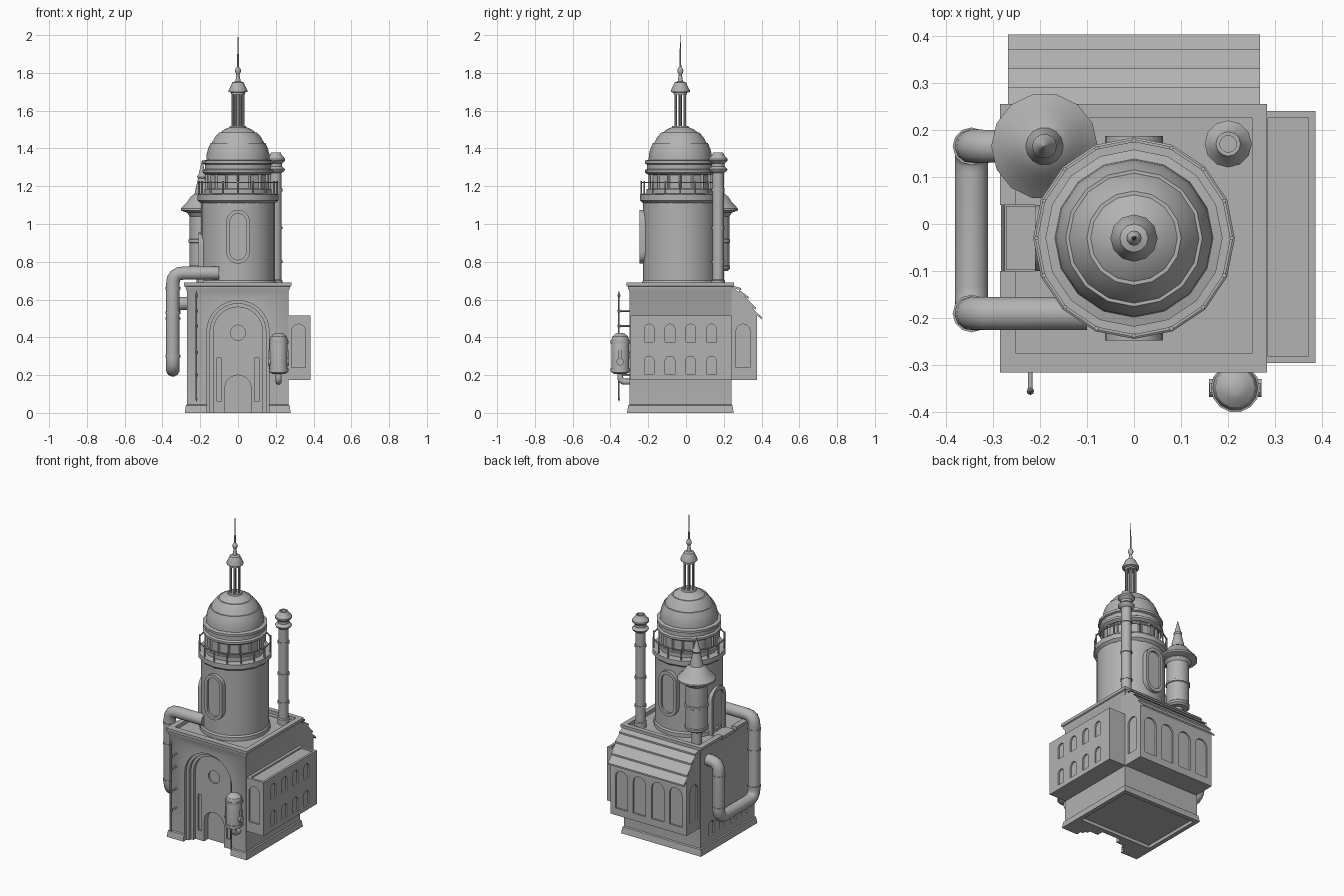
import bpy, bmesh
from math import sin, cos, pi, radians
from mathutils import Vector

cube = bpy.data.objects.get("Cube")
if cube:
    bpy.data.objects.remove(cube, do_unlink=True)

stone = bpy.data.materials.new("grey_stone")
stone.use_nodes = True
GREY = (0.45, 0.45, 0.45, 1)
stone.diffuse_color = GREY
stone.node_tree.nodes["Principled BSDF"].inputs["Base Color"].default_value = GREY
parts = []


def finish(name, bm):
    bmesh.ops.remove_doubles(bm, verts=bm.verts, dist=1e-5)
    bmesh.ops.recalc_face_normals(bm, faces=bm.faces)
    mesh = bpy.data.meshes.new(name)
    bm.to_mesh(mesh)
    bm.free()
    mesh.materials.append(stone)
    ob = bpy.data.objects.new(name, mesh)
    bpy.context.collection.objects.link(ob)
    parts.append(ob)
    return ob


def loft(name, rings, capped=True, inset=None):
    """Skin a list of equally long point rings."""
    bm = bmesh.new()
    rows = [[bm.verts.new(p) for p in ring] for ring in rings]
    n = len(rows[0])
    for a, b in zip(rows, rows[1:]):
        for i in range(n):
            j = (i + 1) % n
            bm.faces.new((a[i], a[j], b[j], b[i]))
    if capped:
        bm.faces.new(rows[0])
        bm.faces.new(rows[-1])
    if inset:
        bmesh.ops.recalc_face_normals(bm, faces=bm.faces)
        sides = [f for f in bm.faces if len(f.verts) == 4]
        bmesh.ops.inset_individual(bm, faces=sides, thickness=inset, depth=-0.01)
    return finish(name, bm)


def lathe(name, profile, x, y, n=16, closed=False, inset=None):
    """Turn a profile of (radius, height) points around an upright axis."""
    if closed:
        profile = profile + profile[:1]
    rings = [[(x + r * cos(2 * pi * i / n), y + r * sin(2 * pi * i / n), z) for i in range(n)]
             for r, z in profile]
    return loft(name, rings, not closed, inset)


def ring(name, x, y, z, r, h, n=12):
    return lathe(name, [(r, z - h / 2), (r, z + h / 2)], x, y, n)


def rect_stack(name, x0, x1, y0, y1, steps):
    """Stack rectangles grown outward by each (grow, height) step."""
    return loft(name, [[(x0 - g, y0 - g, z), (x1 + g, y0 - g, z), (x1 + g, y1 + g, z),
                        (x0 - g, y1 + g, z)] for g, z in steps])


def box(name, x0, x1, y0, y1, z0, z1):
    return rect_stack(name, x0, x1, y0, y1, [(0, z0), (0, z1)])


def prism(name, outline, axis, a, b):
    """Extrude a (u, z) outline along x or y."""
    if axis == "y":
        return loft(name, [[(u, t, z) for u, z in outline] for t in (a, b)])
    return loft(name, [[(t, u, z) for u, z in outline] for t in (a, b)])


def arch(c, w, z0, z1, pill=False, n=10):
    top = [(c + w * cos(pi * i / n), z1 - w + w * sin(pi * i / n)) for i in range(n + 1)]
    if pill:
        return top + [(c - w * cos(pi * i / n), z0 + w - w * sin(pi * i / n)) for i in range(n + 1)]
    return top + [(c - w, z0), (c + w, z0)]


def cut(target, *cutters):
    for c in cutters:
        mod = target.modifiers.new("cut", "BOOLEAN")
        mod.operation, mod.solver, mod.object = "DIFFERENCE", "EXACT", c
        bpy.context.view_layer.objects.active = target
        bpy.ops.object.modifier_apply(modifier=mod.name)
        parts.remove(c)
        bpy.data.objects.remove(c, do_unlink=True)


def tube(name, points, radius, bend=0.05):
    """Round pipe along a path with softened corners."""
    pts = [Vector(p) for p in points]
    path = [pts[0]]
    for a, b, c in zip(pts, pts[1:], pts[2:]):
        p, q = b + (a - b).normalized() * bend, b + (c - b).normalized() * bend
        path += [p.lerp(b, t).lerp(b.lerp(q, t), t) for t in (0, .25, .5, .75, 1)]
    path.append(pts[-1])
    rings = []
    side = None
    for i, p in enumerate(path):
        d = (path[min(i + 1, len(path) - 1)] - path[max(i - 1, 0)]).normalized()
        side = d.orthogonal() if side is None else side - d * side.dot(d)
        side.normalize()
        up = d.cross(side)
        rings.append([p + radius * (side * cos(k * pi / 6) + up * sin(k * pi / 6)) for k in range(12)])
    return loft(name, rings)


# Main block with plinth, cornice and sunken roof deck
body = rect_stack("main_block", -.27, .267, -.30, .24,
                  [(.012, 0), (.006, .04), (0, .045), (0, .645), (.008, .66), (.008, .668), (.015, .672), (.015, .69)])
cut(body, box("deck", -.25, .25, -.275, .225, .667, .8),
    box("underside", -.255, .252, -.17, .225, -.1, .02),
    box("parapet_gap", -.4, -.2, -.10, .04, .655, .8))
# Stepped portal with door, slits and round window
for w, top, depth in ((.165, .595, -.28), (.148, .578, -.26), (.13, .56, -.24)):
    cut(body, prism("portal", arch(0, w, -.1, top, n=16), "y", -.4, depth))
cut(body, prism("door", arch(0, .07, -.1, .2), "y", -.4, -.20),
    prism("round_window", arch(0, .04, .385, .465, True), "y", -.4, -.23))
for x in (-.1, .1):
    cut(body, box("slit", x - .012, x + .012, -.4, -.23, .06, .29))
for y in (-.2, -.09, .02, .13):
    cut(body, prism("low_window", arch(y, .026, .09, .18), "x", -.4, -.258))

# Side wing with two rows of windows
wing = box("side_wing", .25, .385, -.295, .24, .175, .515)
cut(wing, box("wing_deck", .285, .37, -.28, .225, .505, .6),
    prism("end_window", arch(.32, .037, .24, .47), "y", -.4, -.285))
for y in (-.195, -.085, .025, .135):
    for z in (.205, .375):
        cut(wing, prism("wing_window", arch(y, .026, z, z + .095), "x", .375, .5))

# Back wing and its stepped roof
back = prism("back_wing", [(.2, .175), (.375, .175), (.375, .52), (.33, .6), (.24, .67), (.2, .67)],
             "x", -.267, .267)
for x in (-.19, -.065, .065, .19):
    cut(back, prism("back_window", arch(x, .043, .22, .46), "y", .365, .5))
for x0, x1 in ((-.5, -.257), (.257, .5)):
    cut(back, prism("gable_window", arch(.302, .037, .24, .47), "x", x0, x1))
edge = [(.235, .685), (.29, .655), (.33, .61), (.37, .55), (.402, .5)]
for (ya, za), (yb, zb) in zip(edge, edge[1:]):
    prism("roof_course", [(ya - .01, za - .004), (yb, zb + .006), (yb, zb - .004), (ya - .01, za - .022)],
          "x", -.267, .267)

# Main tower, balcony and drum
TX, TY = 0, -.03
lathe("tower_shaft", [(.204, .66), (.204, .69), (.197, .70), (.197, 1.115)], TX, TY, 24)
lathe("balcony", [(.197, 1.11), (.214, 1.125), (.214, 1.155), (.207, 1.16), (.1, 1.162)], TX, TY)
lathe("drum_base", [(.178, 1.16), (.178, 1.185)], TX, TY)
lathe("drum", [(.172, 1.18), (.172, 1.268)], TX, TY, inset=.012)
lathe("hand_rail", [(.204, 1.216), (.21, 1.216), (.21, 1.223), (.204, 1.223)], TX, TY, closed=True)
for i in range(16):
    a = 2 * pi * i / 16
    lathe("rail_post", [(.005, 1.155), (.005, 1.228)], TX + .207 * cos(a), TY + .207 * sin(a), 6)

# Stepped dome
lathe("dome", [(.172, 1.262), (.187, 1.272), (.187, 1.285), (.176, 1.292), (.176, 1.315), (.188, 1.32),
               (.188, 1.335), (.168, 1.34), (.166, 1.37), (.158, 1.40), (.145, 1.43), (.138, 1.43),
               (.122, 1.46), (.10, 1.485), (.092, 1.485), (.07, 1.502), (.045, 1.512), (.042, 1.52)], TX, TY)

# Lantern, finial and spire
for i in range(6):
    a = pi * i / 3
    lathe("lantern_column", [(.007, 1.51), (.007, 1.70)], TX + .028 * cos(a), TY + .028 * sin(a), 8)
lathe("lantern_core", [(.01, 1.51), (.01, 1.70)], TX, TY, 8)
lathe("lantern_cap", [(.036, 1.685), (.036, 1.695), (.05, 1.70), (.05, 1.708), (.036, 1.735), (.03, 1.75),
                      (.014, 1.755), (.008, 1.79), (.014, 1.803), (.016, 1.813), (.012, 1.824),
                      (.005, 1.832), (.004, 1.90), (.001, 2.0)], TX, TY, 12)

# Pill windows on the tower's front and back
for side in (-1, 1):
    wall = TY + side * .197
    frame = prism("tower_window", arch(0, .062, .79, 1.075, True), "y", wall - side * .03, wall + side * .02)
    cut(frame, prism("pane", arch(0, .043, .81, 1.055, True), "y", wall + side * .006, wall + side * .1))

# Roof doorway on the tower's side
porch = prism("roof_doorway", arch(-.03, .07, .655, .955), "x", -.21, -.1)
cut(porch, prism("opening", arch(-.03, .05, .67, .932), "x", -.3, -.197))
box("door_step", -.272, -.2, -.098, .038, .645, .672)

# Corner turret with a flared conical roof
UX, UY = -.19, .165
lathe("turret_stem", [(.03, .66), (.03, .77)], UX, UY, 12)
lathe("turret", [(.058, .752), (.07, .762), (.07, .775), (.066, .78), (.066, .90), (.071, .903),
                 (.071, .917), (.066, .92), (.066, 1.04), (.08, 1.06), (.08, 1.07)], UX, UY, 14)
lathe("turret_roof", [(.08, 1.06), (.113, 1.072), (.113, 1.082), (.08, 1.115), (.06, 1.145), (.04, 1.16),
                      (.036, 1.18), (.022, 1.24), (.026, 1.25), (.018, 1.265), (.001, 1.335)], UX, UY, 14)

# Chimney with collars and open cap
CX, CY = .2, .17
lathe("chimney", [(.036, .66), (.036, .70), (.03, .705), (.03, 1.27), (.045, 1.28), (.05, 1.29),
                  (.034, 1.305), (.034, 1.32), (.05, 1.335), (.05, 1.345), (.032, 1.365), (.026, 1.378),
                  (.018, 1.378), (.018, 1.31)], CX, CY, 12)
for z in (.8, .98, 1.18):
    ring("chimney_collar", CX, CY, z, .035, .014)

# Large looping pipe
PX = -.345
tube("loop_pipe", [(-.1, -.19, .74), (PX, -.19, .74), (PX, -.19, .228), (PX, .165, .228),
                   (PX, .165, .58), (-.25, .165, .58)], .036, .055)
for y, heights in ((-.19, (.3, .53, .66)), (.165, (.3, .5))):
    for z in heights:
        ring("pipe_collar", PX, y, z, .04, .012)

# Wall tank with straps, valves and drain
KX, KY = .215, -.348
lathe("tank", [(.03, .205), (.048, .215), (.048, .385), (.042, .405), (.024, .42), (.01, .424)], KX, KY, 14)
for z in (.228, .375):
    ring("tank_strap", KX, KY, z, .052, .016, 14)
tube("tank_drain", [(KX, KY, .22), (KX, KY, .165), (KX, -.28, .165)], .016, .025)
box("tank_bracket", KX - .02, KX + .02, KY, -.29, .29, .32)
for s in (-1, 1):
    tube("tank_valve", [(KX, KY, .27), (KX + s * .056, KY, .27)], .02)
    box("tank_lug", KX + s * .045 - .01, KX + s * .045 + .01, KY - .01, KY + .01, .29, .33)

# Thin conductor rod with wall brackets
RX, RY = -.22, -.355
lathe("rod", [(.001, .06), (.006, .075), (.004, .08), (.004, .61), (.008, .62), (.001, .645)], RX, RY, 8)
for z in (.2, .32, .46, .54):
    tube("rod_bracket", [(RX, RY, z), (RX, -.29, z)], .005)
    ring("rod_clip", RX, RY, z, .008, .016, 8)

# Smooth round surfaces, keep edges crisp
bpy.ops.object.select_all(action="DESELECT")
for ob in parts:
    ob.select_set(True)
bpy.context.view_layer.objects.active = body
bpy.ops.object.shade_smooth_by_angle(angle=radians(31))
